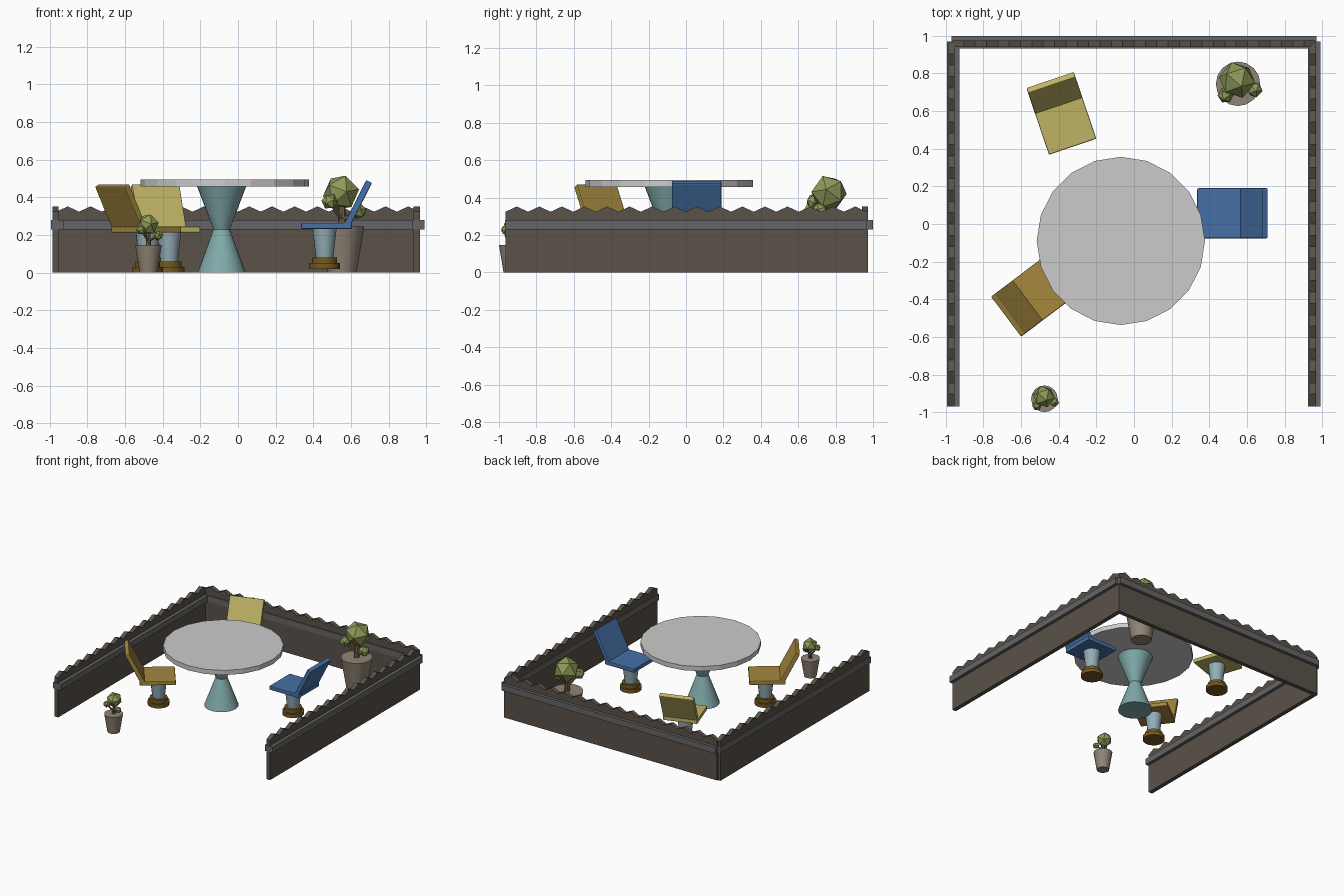
import bpy, bmesh
from math import radians, pi, cos
from mathutils import Matrix, Vector, Euler

if "Cube" in bpy.data.objects:
    bpy.data.objects.remove(bpy.data.objects["Cube"])


def material(name, rgb):
    m = bpy.data.materials.new(name)
    m.diffuse_color = (*rgb, 1)
    m.use_nodes = True
    m.node_tree.nodes["Principled BSDF"].inputs["Base Color"].default_value = m.diffuse_color
    return m


WALL = material("wall_brown", (0.10, 0.085, 0.068))
RAIL = material("rail_grey", (0.13, 0.13, 0.135))
TEAL = material("teal", (0.22, 0.40, 0.40))
STEM = material("stem_blue_grey", (0.29, 0.42, 0.47))
BASE = material("base_bronze", (0.18, 0.10, 0.015))
BLUE = material("blue", (0.06, 0.16, 0.38))
YELLOW = material("yellow", (0.52, 0.45, 0.13))
OCHRE = material("ochre", (0.38, 0.25, 0.05))
POT = material("pot_clay", (0.28, 0.23, 0.18))
TRUNK = material("trunk_brown", (0.17, 0.13, 0.07))
LEAF = material("leaf_green", (0.27, 0.32, 0.10))


def add(name, bm, mat=None, world=Matrix()):
    bmesh.ops.recalc_face_normals(bm, faces=bm.faces)
    me = bpy.data.meshes.new(name)
    bm.to_mesh(me)
    bm.free()
    ob = bpy.data.objects.new(name, me)
    bpy.context.collection.objects.link(ob)
    ob.matrix_world = world
    if mat:
        me.materials.append(mat)
    return ob


def box(name, lo, hi, mat, world=Matrix(), bevel=0):
    lo, hi = Vector(lo), Vector(hi)
    bm = bmesh.new()
    bmesh.ops.create_cube(bm, size=1, matrix=Matrix.Translation((lo + hi) / 2)
                          @ Matrix.Diagonal((*(hi - lo), 1)))
    ob = add(name, bm, mat, world)
    if bevel:
        mod = ob.modifiers.new("soft_edges", 'BEVEL')
        mod.width, mod.segments = bevel, 2
    return ob


def cone(name, p0, p1, r0, r1, sides, mat, world=Matrix(), smooth=False):
    p0, p1 = Vector(p0), Vector(p1)
    axis = p1 - p0
    m = Matrix.Translation((p0 + p1) / 2) @ axis.to_track_quat('Z', 'Y').to_matrix().to_4x4()
    bm = bmesh.new()
    bmesh.ops.create_cone(bm, cap_ends=True, segments=sides, radius1=r0, radius2=r1,
                          depth=axis.length, matrix=m)
    if smooth:
        for f in bm.faces:
            f.smooth = len(f.verts) == 4
    return add(name, bm, mat, world)


# Fence panel with a wavy top, running along local x, outer rail towards +y
def fence(name, length, world):
    half, thick = length / 2, 0.034
    for side, start in (("a", -half), ("b", 0)):
        waves, step = 8, 4
        n = waves * step
        outline = [(start, 0)]
        for i in range(n + 1):
            outline.append((start + half * i / n, 0.338 - 0.014 * cos(2 * pi * i / step)))
        outline.append((start + half, 0))
        bm = bmesh.new()
        face = bm.faces.new([bm.verts.new((x, 0, z)) for x, z in outline])
        ext = bmesh.ops.extrude_face_region(bm, geom=[face])["geom"]
        bmesh.ops.translate(bm, vec=(0, thick, 0),
                            verts=[v for v in ext if isinstance(v, bmesh.types.BMVert)])
        add(f"{name}_panel_{side}", bm, WALL, world)
    box(f"{name}_rail", (-half - 0.004, -0.008, 0.23), (half + 0.004, 0.06, 0.28), RAIL, world)


fence("back_fence", 1.93, Matrix.Translation((0, 0.94, 0)))
side_turn = Matrix.Rotation(radians(-90), 4, 'Z')
fence("left_fence", 1.93, Matrix.Translation((-0.987, 0, 0)) @ side_turn)
fence("right_fence", 1.93, Matrix.Translation((0.932, 0, 0)) @ side_turn)

# Table: thin round top on an hourglass pedestal
cone("table_top", (-0.07, -0.09, 0.457), (-0.07, -0.09, 0.495), 0.447, 0.447, 20, None)
cone("table_pedestal_lower", (-0.087, -0.09, 0), (-0.087, -0.09, 0.235), 0.128, 0.042, 24, TEAL, smooth=True)
cone("table_pedestal_upper", (-0.087, -0.09, 0.225), (-0.087, -0.09, 0.457), 0.042, 0.13, 24, TEAL, smooth=True)


# Swivel chair, local front towards -x
def chair(name, x, y, z, facing, mat):
    w = Matrix.Translation((x, y, z)) @ Matrix.Rotation(radians(facing - 180), 4, 'Z')
    box(name + "_seat", (-0.184, -0.133, 0.212), (0.085, 0.133, 0.245), mat, w, 0.006)
    tilt = w @ Matrix.Translation((0.115, 0, 0.342)) @ Matrix.Rotation(radians(27), 4, 'Y')
    box(name + "_back", (-0.017, -0.133, -0.137), (0.017, 0.133, 0.137), mat, tilt, 0.006)
    sx = -0.06
    cone(name + "_stem", (sx, 0, 0.05), (sx, 0, 0.215), 0.045, 0.064, 16, STEM, w, True)
    cone(name + "_base_upper", (sx, 0, 0.025), (sx, 0, 0.06), 0.066, 0.066, 16, BASE, w, True)
    cone(name + "_base_lower", (sx, 0, 0), (sx, 0, 0.03), 0.082, 0.082, 16, BASE, w, True)


chair("blue_chair", 0.52, 0.057, 0.02, 180, BLUE)
chair("yellow_chair", -0.385, 0.585, 0, -71.3, YELLOW)
chair("ochre_chair", -0.528, -0.378, 0, 37, OCHRE)


# Potted shrub: tapered pot, trunk, two twigs and three faceted leaf balls
def plant(name, x, y, s):
    w = Matrix.Translation((x, y, 0)) @ Matrix.Scale(s, 4)
    cone(name + "_pot", (0, 0, 0), (0, 0, 0.245), 0.078, 0.118, 16, POT, w, True)
    cone(name + "_trunk", (0, 0, 0.24), (0, 0.01, 0.38), 0.022, 0.018, 8, TRUNK, w)
    balls = [((-0.005, 0.02, 0.425), 0.099), ((-0.066, -0.06, 0.378), 0.044),
             ((0.088, -0.03, 0.328), 0.044)]
    for i, (c, r) in enumerate(balls):
        if i:
            cone(f"{name}_twig_{i}", (0, 0, 0.28), c, 0.012, 0.009, 6, TRUNK, w)
        bm = bmesh.new()
        turn = Euler((0.35 + i, 0.25, 0.5 * i)).to_matrix().to_4x4()
        bmesh.ops.create_icosphere(bm, subdivisions=1, radius=r,
                                   matrix=Matrix.Translation(c) @ turn)
        add(f"{name}_leaves_{i}", bm, LEAF, w)


plant("large_plant", 0.553, 0.745, 1.0)
plant("small_plant", -0.476, -0.929, 0.6)
